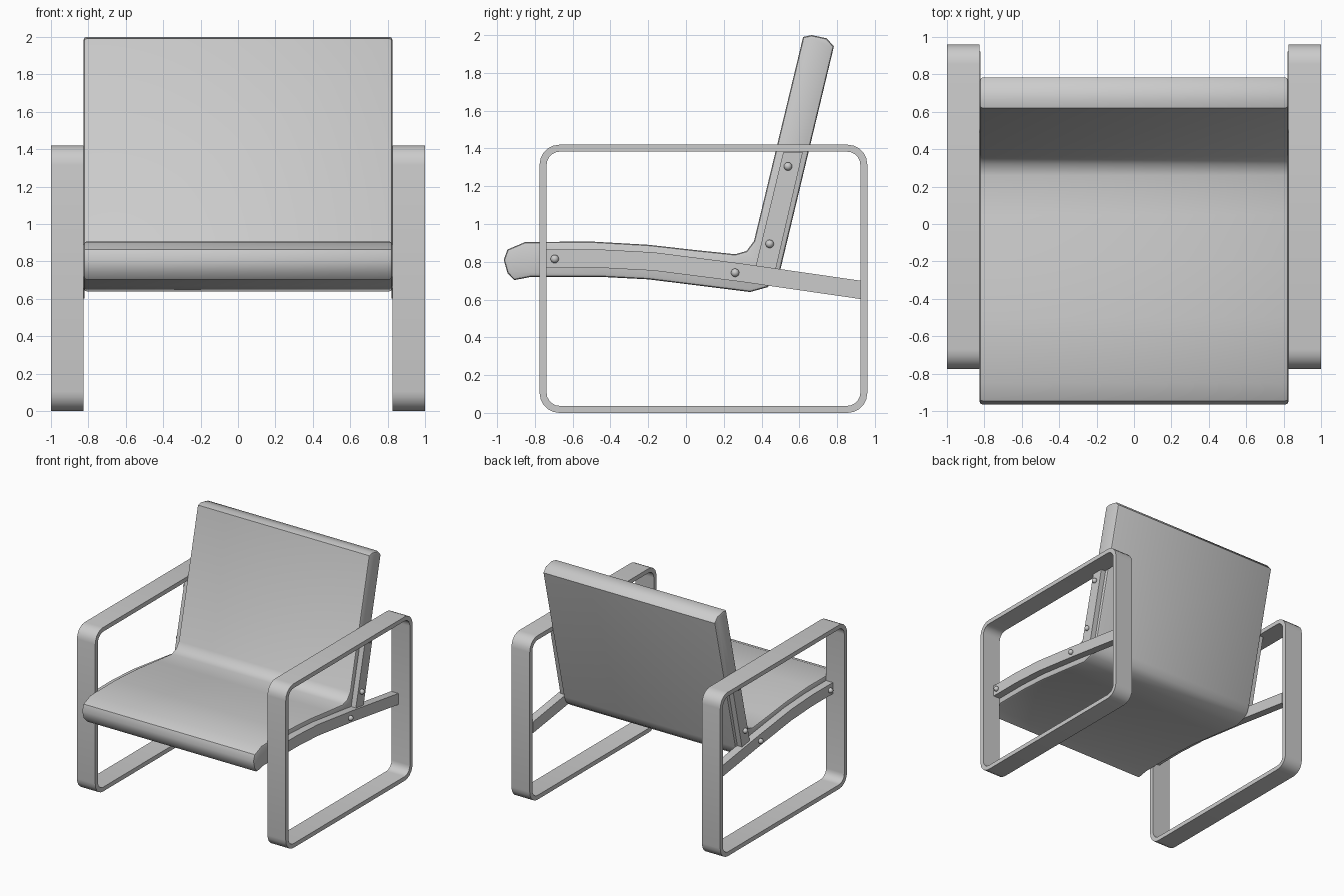
import bpy, bmesh, math
from mathutils import Vector

cube = bpy.data.objects.get("Cube")
if cube:
    bpy.data.objects.remove(cube, do_unlink=True)

grey = bpy.data.materials.new("plain_grey")
grey.use_nodes = True
colour = (0.6, 0.6, 0.6, 1)
grey.diffuse_color = colour
grey.node_tree.nodes["Principled BSDF"].inputs["Base Color"].default_value = colour


def finish(name, bm, smooth_angle=35):
    bmesh.ops.recalc_face_normals(bm, faces=bm.faces)
    mesh = bpy.data.meshes.new(name)
    bm.to_mesh(mesh)
    bm.free()
    mesh.materials.append(grey)
    obj = bpy.data.objects.new(name, mesh)
    bpy.context.collection.objects.link(obj)
    bpy.ops.object.select_all(action='DESELECT')
    obj.select_set(True)
    bpy.context.view_layer.objects.active = obj
    bpy.ops.object.shade_smooth_by_angle(angle=math.radians(smooth_angle))
    return obj


def prism(name, profile, x0, x1, bevel=0):
    """Extrude a closed (y, z) profile along x, optionally rounding its end rims."""
    bm = bmesh.new()
    face = bm.faces.new([bm.verts.new((x0, y, z)) for y, z in profile])
    side = bmesh.ops.extrude_face_region(bm, geom=[face])["geom"]
    bmesh.ops.translate(bm, vec=(x1 - x0, 0, 0),
                        verts=[v for v in side if isinstance(v, bmesh.types.BMVert)])
    if bevel:
        rims = [e for e in bm.edges if abs(e.verts[0].co.x - e.verts[1].co.x) < 1e-6]
        bmesh.ops.bevel(bm, geom=rims, offset=bevel, segments=2, profile=0.5, affect='EDGES')
    return finish(name, bm)


def rounded_rect(y0, y1, z0, z1, r, steps=5):
    points = []
    for i, (y, z) in enumerate([(y1 - r, z1 - r), (y0 + r, z1 - r),
                                (y0 + r, z0 + r), (y1 - r, z0 + r)]):
        for k in range(steps + 1):
            a = math.pi / 2 * (i + k / steps)
            points.append((y + r * math.cos(a), z + r * math.sin(a)))
    return points


def frame_loop(name, x0, x1):
    """Flat bar bent into a rounded rectangle."""
    bm = bmesh.new()
    outer = rounded_rect(-0.775, 0.96, 0, 1.42, 0.105)
    inner = rounded_rect(-0.738, 0.923, 0.037, 1.383, 0.07)
    rings = [[bm.verts.new((x, y, z)) for y, z in loop]
             for x, loop in ((x0, outer), (x1, outer), (x1, inner), (x0, inner))]
    n = len(outer)
    for a, b in zip(rings, rings[1:] + rings[:1]):
        for i in range(n):
            j = (i + 1) % n
            bm.faces.new((a[i], a[j], b[j], b[i]))
    return finish(name, bm)


def bolt(name, x, side, y, z):
    """Domed bolt head facing outward."""
    bm = bmesh.new()
    bmesh.ops.create_uvsphere(bm, u_segments=12, v_segments=8, radius=0.022)
    for v in bm.verts:
        v.co += Vector((x + side * 0.008, y, z))
    return finish(name, bm, 60)


# One-piece padded seat and back
cushion = [(-0.965, 0.81), (-0.945, 0.865), (-0.85, 0.905), (-0.5, 0.907), (-0.2, 0.89),
           (0.05, 0.862), (0.26, 0.84), (0.32, 0.857), (0.36, 0.91), (0.62, 1.99),
           (0.665, 2.0), (0.745, 1.983), (0.783, 1.94), (0.5, 0.76), (0.475, 0.70),
           (0.43, 0.665), (0.34, 0.64), (0.1, 0.67), (-0.2, 0.707), (-0.45, 0.72),
           (-0.82, 0.72), (-0.91, 0.703), (-0.945, 0.74)]
prism("seat_and_back_cushion", cushion, -0.825, 0.825, 0.016)

# Curved side rail and back upright
rail_top = [(-0.738, 0.865), (-0.45, 0.865), (-0.17, 0.85), (0.3, 0.79), (0.923, 0.70)]
rail = rail_top + [(y, z - 0.097) for y, z in reversed(rail_top)]
upright = [(0.37, 0.78), (0.475, 0.76), (0.618, 1.38), (0.515, 1.38)]

for side, label in ((1, "left"), (-1, "right")):
    frame_loop(label + "_arm_frame", side * 0.825, side * 1.0)
    prism(label + "_seat_rail", rail, side * 0.82, side * 0.89)
    prism(label + "_back_upright", upright, side * 0.82, side * 0.87)
    for i, (y, z) in enumerate([(-0.695, 0.815), (0.26, 0.742)]):
        bolt(f"{label}_rail_bolt_{i + 1}", side * 0.89, side, y, z)
    for i, (y, z) in enumerate([(0.443, 0.895), (0.54, 1.305)]):
        bolt(f"{label}_upright_bolt_{i + 1}", side * 0.87, side, y, z)
